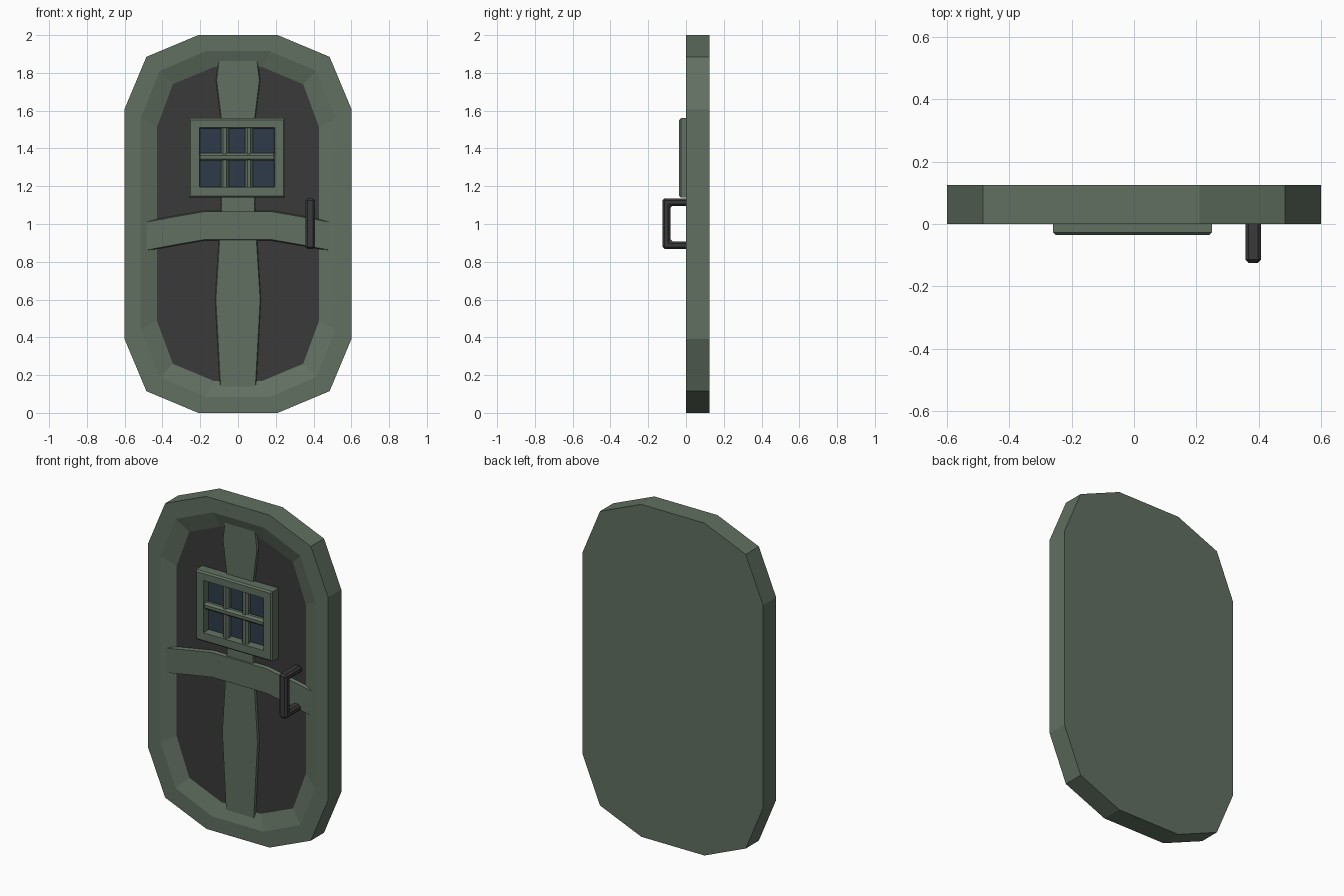
import bpy, bmesh, math
from mathutils import Vector

if "Cube" in bpy.data.objects:
    bpy.data.objects.remove(bpy.data.objects["Cube"])


def material(name, rgb):
    m = bpy.data.materials.new(name)
    m.diffuse_color = (*rgb, 1)
    m.use_nodes = True
    m.node_tree.nodes["Principled BSDF"].inputs["Base Color"].default_value = m.diffuse_color
    return m


GREEN = material("olive_green", (0.12, 0.162, 0.12))
DARK = material("dark_grey", (0.043, 0.042, 0.042))
BLUE = material("dark_blue_glass", (0.028, 0.044, 0.068))


def loft(name, loops, mats, caps=(True, True), cap_mat=0):
    """Skin closed loops of points; the last cap takes cap_mat."""
    bm = bmesh.new()
    rings = [[bm.verts.new(p) for p in loop] for loop in loops]
    n = len(rings[0])
    for a, b in zip(rings, rings[1:]):
        for i in range(n):
            j = (i + 1) % n
            bm.faces.new((a[i], a[j], b[j], b[i]))
    if caps[0]:
        bm.faces.new(rings[0])
    if caps[1]:
        bm.faces.new(rings[-1]).material_index = cap_mat
    bmesh.ops.recalc_face_normals(bm, faces=bm.faces)
    me = bpy.data.meshes.new(name)
    bm.to_mesh(me)
    bm.free()
    for m in mats:
        me.materials.append(m)
    ob = bpy.data.objects.new(name, me)
    bpy.context.collection.objects.link(ob)
    return ob


def outline(corner, y):
    """Mirror three corner points (offsets from the centre) to a 12-sided loop."""
    q = list(corner)
    pts = q + [(x, -z) for x, z in reversed(q)]
    pts += [(-x, -z) for x, z in q] + [(-x, z) for x, z in reversed(q)]
    return [(x, y, 1 + z) for x, z in pts]


def rect(x0, x1, z0, z1, y, inset=0):
    x0, x1, z0, z1 = x0 + inset, x1 - inset, z0 + inset, z1 - inset
    return [(x0, y, z0), (x1, y, z0), (x1, y, z1), (x0, y, z1)]


# Shield body: slab, flat rim, sloped recess, dark panel
outer = [(0.21, 1.0), (0.485, 0.885), (0.6, 0.61)]
rim = [(0.17, 0.915), (0.415, 0.81), (0.515, 0.56)]
inner = [(0.13, 0.83), (0.345, 0.74), (0.43, 0.51)]
loft("shield_body", [outline(outer, 0.125), outline(outer, 0), outline(rim, 0),
                     outline(inner, 0.03)], [GREEN, DARK], cap_mat=1)

# Vertical strap: (height, half width)
E = 0.009
stations = [(0.14, 0.092), (0.6, 0.117), (0.92, 0.097), (1.1, 0.086),
            (1.56, 0.088), (1.76, 0.113), (1.865, 0.1)]
loft("vertical_strap", [[(-w - E, 0.045, z), (-w, 0.018, z), (w, 0.018, z), (w + E, 0.045, z)]
                        for z, w in stations], [GREEN])

# Horizontal strap, bowed up in the middle: (x, centre height)
half = [(0.18, 0.992), (0.33, 0.966), (0.485, 0.937)]
arc = [(-x, z) for x, z in reversed(half)] + half
loft("horizontal_strap", [[(x, 0.045, z - 0.075 - E), (x, 0.01, z - 0.075),
                           (x, 0.01, z + 0.073), (x, 0.045, z + 0.073 + E)]
                          for x, z in arc], [GREEN])

# Window frame and glass
W = (-0.26, 0.25, 1.14, 1.56)
O = (-0.205, 0.195, 1.195, 1.51)
loft("window_frame", [rect(*W, 0.04), rect(*W, -0.027), rect(*W, -0.036, 0.009),
                      rect(*O, -0.036), rect(*O, 0.02, 0.004)], [GREEN], (False, False))
loft("window_glass", [rect(*O, 0.018, -0.01), rect(*O, 0.01, -0.01)], [BLUE])


# Window bars
def bar(name, a, b, r=0.023, sides=8):
    a, b = Vector(a), Vector(b)
    u = Vector((0, 1, 0))
    v = (b - a).normalized().cross(u)
    ang = [2 * math.pi * (i + 0.5) / sides for i in range(sides)]
    return loft(name, [[p + r * (math.cos(t) * u + math.sin(t) * v) for t in ang]
                       for p in (a, b)], [GREEN])


for i, x in enumerate((-0.07, 0.058)):
    bar(f"window_bar_vertical_{i + 1}", (x, -0.005, 1.19), (x, -0.005, 1.515))
bar("window_bar_horizontal", (-0.2, -0.012, 1.354), (0.19, -0.012, 1.354))

# Grab handle
prof = [(0.03, 0.868), (-0.125, 0.868), (-0.125, 1.135), (0.03, 1.135),
        (0.03, 1.095), (-0.083, 1.095), (-0.083, 0.908), (0.03, 0.908)]
handle = loft("grab_handle", [[(x, y, z) for y, z in prof] for x in (0.357, 0.408)], [DARK])
bev = handle.modifiers.new("chamfer", "BEVEL")
bev.width = 0.011
bev.segments = 1
